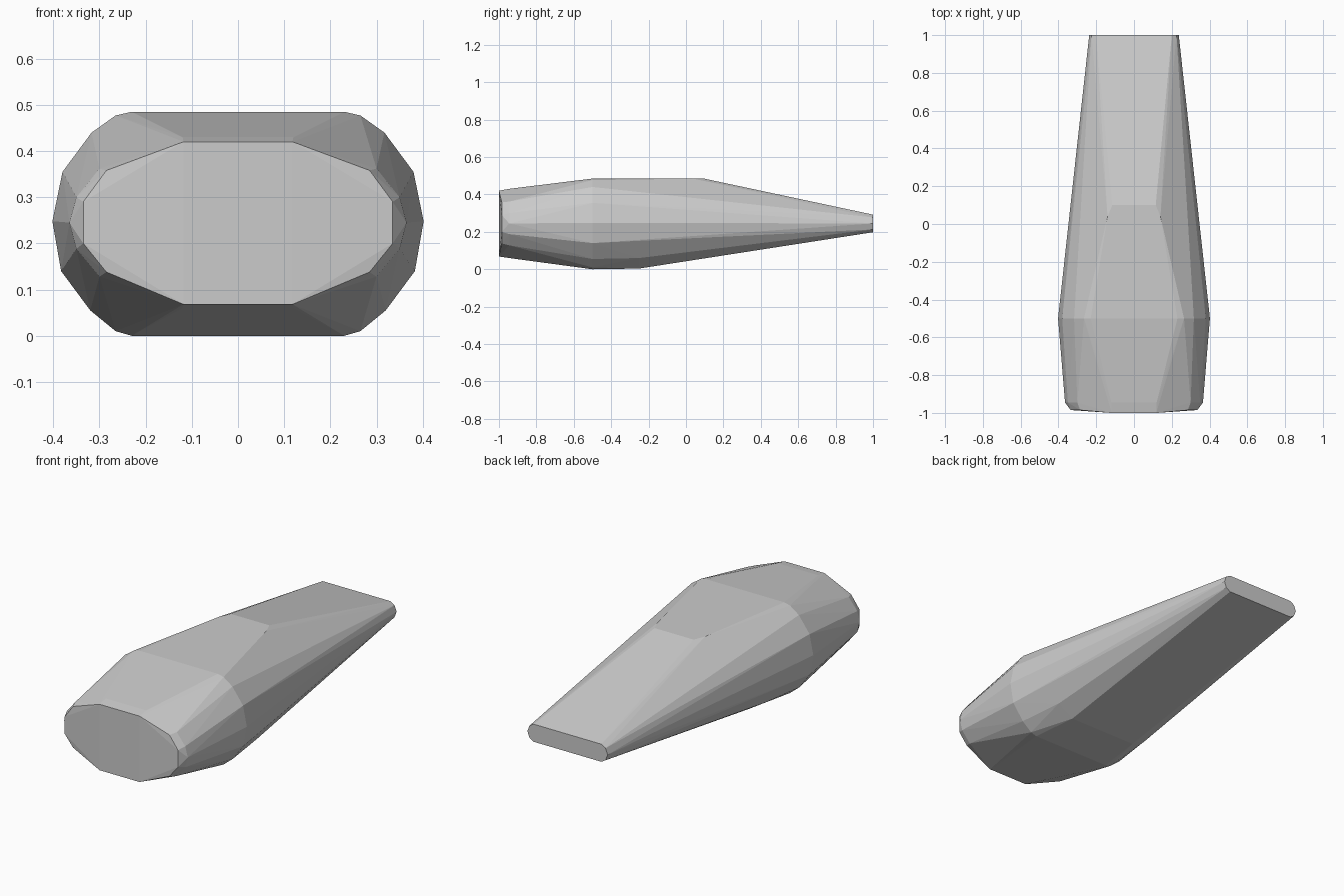
import bpy, bmesh

# Faceted convex body: half outlines (x, z) at each station y, mirrored in x
stations = [
    # front cap
    (-1.0, [(0.118, 0.42), (0.118, 0.068)]),
    (-0.985, [(0.285, 0.358), (0.335, 0.29), (0.335, 0.20), (0.285, 0.138)]),
    # rounded front rim
    (-0.945, [(0.12, 0.43), (0.30, 0.362), (0.35, 0.30), (0.365, 0.245),
              (0.35, 0.188), (0.30, 0.128), (0.12, 0.06)]),
    # widest belt
    (-0.5, [(0.23, 0.485), (0.265, 0.477), (0.317, 0.44), (0.38, 0.355),
            (0.402, 0.248), (0.383, 0.14), (0.32, 0.055), (0.265, 0.01),
            (0.23, 0.002)]),
    # end of the flat underside
    (-0.25, [(0.20, 0.006), (0.29, 0.06)]),
    # end of the flat top
    (0.04, [(0.14, 0.484)]),
    (0.1, [(0.115, 0.484)]),
    # thin rear end
    (1.0, [(0.20, 0.292), (0.225, 0.277), (0.237, 0.245), (0.225, 0.213),
           (0.20, 0.198)]),
]

bm = bmesh.new()
for y, outline in stations:
    for x, z in outline:
        for side in (1, -1):
            bm.verts.new((side * x, y, z - 0.002 if z < 0.01 else z))

# Wrap the outlines in one skin and merge coplanar triangles
res = bmesh.ops.convex_hull(bm, input=bm.verts[:])
loose = [v for v in bm.verts if not v.link_faces]
bmesh.ops.delete(bm, geom=loose, context='VERTS')
bmesh.ops.dissolve_limit(bm, angle_limit=0.01, verts=bm.verts[:], edges=bm.edges[:])
bmesh.ops.recalc_face_normals(bm, faces=bm.faces[:])

mesh = bpy.data.meshes.new("tapered_body")
bm.to_mesh(mesh)
bm.free()
body = bpy.data.objects.new("tapered_body", mesh)
bpy.context.collection.objects.link(body)
